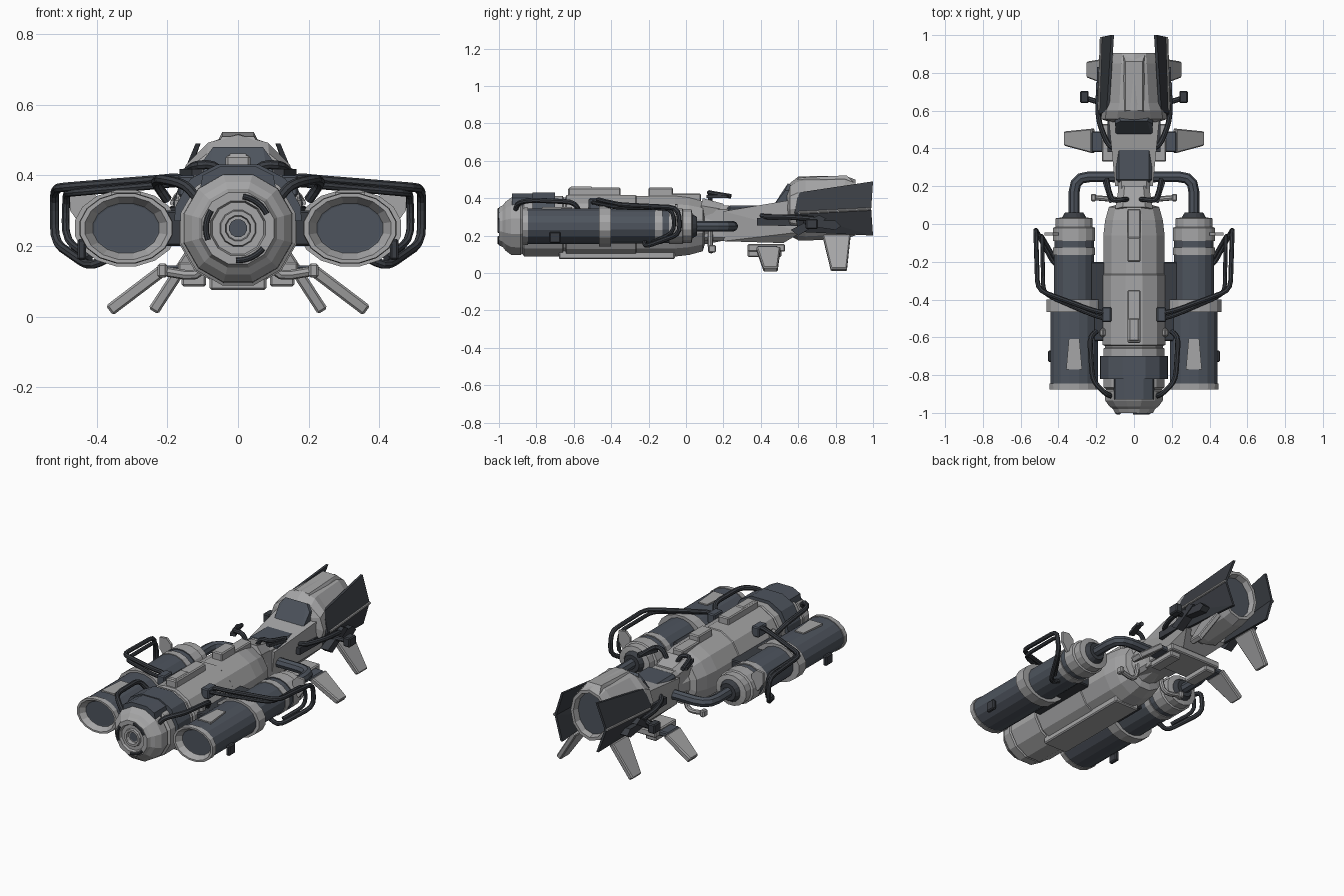
import bpy, bmesh, math
from mathutils import Vector

if "Cube" in bpy.data.objects:
    bpy.data.objects.remove(bpy.data.objects["Cube"])

COL = {"light grey": (.38, .38, .385), "slate": (.075, .088, .11), "charcoal": (.042, .047, .056)}
MATS = {}
for k, c in COL.items():
    MATS[k] = bpy.data.materials.new(k)
    MATS[k].diffuse_color = (*c, 1)
L, S, C = COL.keys()
ORDER = [L, S, C]


def finish(name, mesh, mirror, mat=None):
    for m in ([mat] if mat else ORDER):
        mesh.materials.append(MATS[m])
    ob = bpy.data.objects.new(name, mesh)
    bpy.context.collection.objects.link(ob)
    if mirror:
        ob.modifiers.new("mirror", "MIRROR").use_mirror_merge = False
    return ob


def loft(name, secs, cx=0, n=12, mirror=False, phase=.5):
    """Rings along y: (y, rx, rz, centre z, colour of the segment that follows)."""
    bm = bmesh.new()
    rings = []
    for y, rx, rz, cz, _ in secs:
        rings.append([bm.verts.new((cx + rx * math.sin(a), y, cz + rz * math.cos(a)))
                      for a in [2 * math.pi * (i + phase) / n for i in range(n)]])
    for r, q, s in zip(rings, rings[1:], secs):
        for i in range(n):
            f = bm.faces.new((r[i], r[(i + 1) % n], q[(i + 1) % n], q[i]))
            f.material_index = ORDER.index(s[4])
    for r, s in ((rings[0], secs[0]), (rings[-1], secs[-1])):
        bm.faces.new(r).material_index = ORDER.index(s[4])
    bmesh.ops.recalc_face_normals(bm, faces=bm.faces)
    me = bpy.data.meshes.new(name)
    bm.to_mesh(me)
    return finish(name, me, mirror)


def hull(name, pts, mat, mirror=False, bevel=0):
    bm = bmesh.new()
    for p in pts:
        bm.verts.new(p)
    bmesh.ops.convex_hull(bm, input=bm.verts)
    bmesh.ops.dissolve_limit(bm, angle_limit=.02, verts=bm.verts, edges=bm.edges)
    bmesh.ops.recalc_face_normals(bm, faces=bm.faces)
    me = bpy.data.meshes.new(name)
    bm.to_mesh(me)
    ob = finish(name, me, mirror, mat)
    if bevel:
        b = ob.modifiers.new("bevel", "BEVEL")
        b.width, b.segments = bevel, 1
    return ob


def box(name, x, y, z, mat, mirror=False, bevel=.006):
    return hull(name, [(a, b, c) for a in x for b in y for c in z], mat, mirror, bevel)


def pipe(name, pts, r, mat=C, mirror=True, bend=.05):
    """Round tube through the points with rounded corners."""
    P = [Vector(p) for p in pts]
    path = [P[0]]
    for a, b, c in zip(P, P[1:], P[2:]):
        u, v = a - b, c - b
        s = b + u.normalized() * min(bend, u.length * .45)
        e = b + v.normalized() * min(bend, v.length * .45)
        path += [s * (1 - t) ** 2 + b * 2 * t * (1 - t) + e * t * t for t in (0, .33, .67, 1)]
    path.append(P[-1])
    cu = bpy.data.curves.new(name, "CURVE")
    cu.dimensions, cu.bevel_depth, cu.bevel_resolution, cu.use_fill_caps = "3D", r, 2, True
    sp = cu.splines.new("POLY")
    sp.points.add(len(path) - 1)
    for q, p in zip(sp.points, path):
        q.co = (*p, 1)
    sp.use_smooth = False
    tmp = bpy.data.objects.new("tmp", cu)
    bpy.context.collection.objects.link(tmp)
    bpy.context.view_layer.update()
    me = bpy.data.meshes.new_from_object(tmp)
    bpy.data.objects.remove(tmp)
    me.materials.clear()
    return finish(name, me, mirror, mat)


# Fuselage with stepped nose rings
prof = [(-.975, .034, L), (-.998, .037, L), (-.998, .05, L), (-.985, .053, L), (-.985, .075, L),
        (-1, .08, L), (-1, .105, L), (-.98, .115, L), (-.965, .135, L), (-.935, .158, L), (-.885, .16, L),
        (-.875, .152, L), (-.865, .168, L), (-.66, .168, L), (-.655, .16, L), (-.645, .16, L),
        (-.64, .172, L), (-.27, .172, L), (-.265, .168, L), (-.06, .168, L), (.02, .158, L),
        (.09, .138, L), (.10, .1, L), (.2, .08, L)]
loft("fuselage", [(y, r, r, .25, m) for y, r, m in prof])
loft("nose_lens", [(-.98, .026, .026, .25, S), (-.97, .026, .026, .25, S)])
for k in range(3):
    arc = [(.091 * math.sin(a), -1, .25 + .091 * math.cos(a))
           for a in [k * 2.094 + .15 + j * .16 for j in range(7)]]
    pipe(f"nose_slot_{k}", arc, .008, C, False, .01)

# Dark nose hood, spine blocks, belly
hull("nose_hood", [(x * s, y, z) for s in (1, -1) for y in (-.82, -.70)
                   for x, z in ((.18, .27), (.178, .31), (.135, .39), (.06, .43))], S)
hull("nose_hood_tip", [(x * s, y, z) for s in (1, -1) for y in (-.93, -.8)
                       for x, z in ((.11, .35), (.1, .4), (.05, .425))], S)
box("spine_block_front", (-.035, .035), (-.63, -.35), (.4, .456), L)
box("spine_cap_front", (-.028, .028), (-.62, -.5), (.4, .462), L)
box("spine_block_rear", (-.035, .035), (-.2, -.07), (.4, .456), L)
box("spine_strip", (-.035, .035), (-.08, .08), (.37, .425), L)
box("belly_keel", (-.08, .08), (-.68, -.06), (.075, .13), L)
box("engine_bridge", (.14, .23), (-.62, -.2), (.2, .3), C, True)
box("side_pod", (.15, .18), (-.6, -.55), (.28, .34), L, True, .012)

# Side engines: oval drums with collars and a recessed intake
eng = [(-.84, .09, .068, S), (-.841, .095, .072, L), (-.875, .118, .09, L), (-.875, .132, .1, L),
       (-.845, .134, .102, L), (-.845, .128, .098, S), (-.465, .128, .098, L), (-.465, .148, .11, L),
       (-.4, .148, .11, L), (-.4, .108, .094, S), (-.165, .108, .094, L), (-.165, .113, .098, L),
       (-.125, .113, .098, L), (-.125, .106, .092, S), (-.09, .106, .092, S), (-.09, .113, .098, L),
       (-.02, .113, .098, L), (-.015, .1, .09, L), (.03, .1, .09, L), (.035, .065, .065, C), (.06, .05, .05, C)]
loft("side_engine", [(y, a, b, .25, m) for y, a, b, m in eng], .317, 16, True)
hull("engine_hatch", [(.317 + s * w, y, z) for s in (1, -1) for z in (.33, .353)
                      for w, y in ((.042, -.77), (.028, -.61))], L, True)
box("engine_clip", (.43, .455), (-.73, -.67), (.16, .22), C, True)
hull("engine_side_plate", [(x, y, z) for y in (-.06, -.045)
                           for x, z in ((.4, .28), (.4, .34), (.43, .37), (.475, .365), (.475, .3), (.44, .25))], L, True)

# Exhaust pipes from engines to the neck
pipe("exhaust_pipe", [(.317, .02, .25), (.317, .25, .25), (.08, .25, .25)], .029, S, True, .08)
# Double guard rails around the engines
pipe("guard_rail_outer", [(.14, -.48, .36), (.16, -.47, .395), (.225, -.455, .388), (.51, -.35, .365), (.52, -.04, .35),
                          (.52, -.03, .21), (.42, -.22, .14), (.36, -.22, .17)], .013)
pipe("guard_rail_inner", [(.14, -.51, .36), (.16, -.5, .38), (.225, -.48, .372), (.48, -.37, .35), (.486, -.07, .345),
                          (.49, -.06, .22), (.42, -.18, .165)], .011)
box("rail_mount", (.12, .17), (-.52, -.44), (.34, .4), S, True)
# Nose hoses
pipe("nose_hose", [(.12, -.91, .34), (.15, -.9, .375), (.22, -.83, .39), (.235, -.6, .38), (.2, -.57, .33)], .014)

# Neck, handlebars and pedals
box("neck", (-.085, .085), (.08, .25), (.17, .36), L, bevel=.02)
hull("dash", [(s * x, y, z) for s in (1, -1) for x, y, z in
              ((.1, .08, .36), (.06, .09, .4), (.05, .2, .37), (.08, .2, .34), (.09, .09, .3))], L)
pipe("handlebar", [(.03, .13, .37), (.06, .13, .43), (.12, .12, .43), (.145, .24, .41)], .013)
hull("grip", [(x, y, z) for z in (.40, .418) for x, y in ((.1, .12), (.13, .11), (.165, .22), (.14, .24))], C, True)
pipe("pedal_arm", [(.08, .13, .22), (.1, .13, .11), (.22, .14, .13)], .014, L)
box("pedal_knob", (.2, .228), (.12, .16), (.11, .15), L, True)

# Seat and chassis
hull("chassis", [(s * x, y, z) for s in (1, -1) for x, y, z in
                 ((.08, .2, .17), (.1, .2, .33), (.105, .5, .34), (.14, .62, .4), (.14, .62, .22), (.08, .52, .16))], L)
box("seat_pad", (-.095, .095), (.22, .53), (.32, .362), S, bevel=.015)
hull("seat_back", [(s * x, y, z) for s in (1, -1) for x, y, z in
                   ((.095, .46, .35), (.1, .53, .44), (.07, .545, .48), (.1, .6, .44), (.1, .6, .35))], S)
pipe("seat_side_pipe", [(.1, .4, .31), (.14, .42, .3), (.19, .55, .3), (.19, .68, .29)], .014)

# Tail hull with recessed dark nozzle
tail = [(.54, .125, .11, .35, L), (.555, .175, .14, .34, L), (.6, .17, .17, .345, L), (.64, .155, .172, .345, L),
        (.85, .135, .168, .352, L), (.905, .125, .15, .35, L), (.905, .108, .132, .35, L), (.87, .1, .125, .35, S)]
loft("tail_hull", tail, phase=0)
hull("tail_top_ridge", [(s * x, y, z) for s in (1, -1) for x, y, z in
                        ((.075, .58, .46), (.045, .6, .51), (.045, .86, .522), (.06, .9, .48))], L)

# Flared side panels folded along a rib
for nm, e in (("upper", ((.145, .6, .43), (.12, 1, .49))), ("lower", ((.14, .6, .22), (.125, 1, .2)))):
    mid = ((.185, .58, .32), (.172, .99, .342))
    hull(f"tail_panel_{nm}", [(x + d, y, z) for x, y, z in (*e, *mid) for d in (0, -.014)], C, True)
pipe("tail_panel_rib", [(.185, .6, .322), (.173, .99, .342)], .008, L)

# Struts and foot rests by the tail
hull("tail_strut_front", [(x, y, z) for x in (.1, .14) for y, z in
                          ((.38, .255), (.38, .295), (.6, .3), (.62, .25))], C, True)
hull("tail_strut_low", [(x, y, z) for x in (.15, .2) for y, z in
                        ((.56, .23), (.6, .2), (.75, .29), (.71, .31))], C, True)
hull("tail_strut_rear", [(x, y, z) for x in (.15, .195) for y, z in
                         ((.66, .25), (.66, .28), (.8, .28), (.83, .25), (.8, .23))], C, True)
pipe("foot_link", [(.17, .64, .27), (.27, .67, .26)], .014)
box("foot_rest", (.24, .285), (.64, .705), (.235, .29), C, True)

# Landing fins
box("fin_mount", (-.17, .17), (.33, .53), (.115, .155), L)
box("fin_mount_lower", (.09, .16), (.33, .51), (.085, .15), L, True)
box("fin_joint", (.16, .225), (.38, .49), (.115, .145), S, True)


def fin(name, top, bottom, ytop, ybot, t):
    d = (Vector(bottom) - Vector(top)).normalized()
    n = Vector((-d.y, d.x)) * t
    pts = []
    for (x, z), ys in ((top, ytop), (bottom, ybot)):
        for s in (1, -1):
            pts += [(x + s * n.x, y, z + s * n.y) for y in ys]
    hull(name, pts, L, True, .006)


fin("front_fin", (.215, .13), (.364, .017), (.375, .505), (.415, .49), .017)
fin("rear_fin", (.12, .2), (.24, .015), (.73, .88), (.775, .86), .016)

for m in bpy.data.materials:
    if m.users and not m.is_grease_pencil:
        m.use_nodes = True
        m.node_tree.nodes["Principled BSDF"].inputs["Base Color"].default_value = m.diffuse_color
